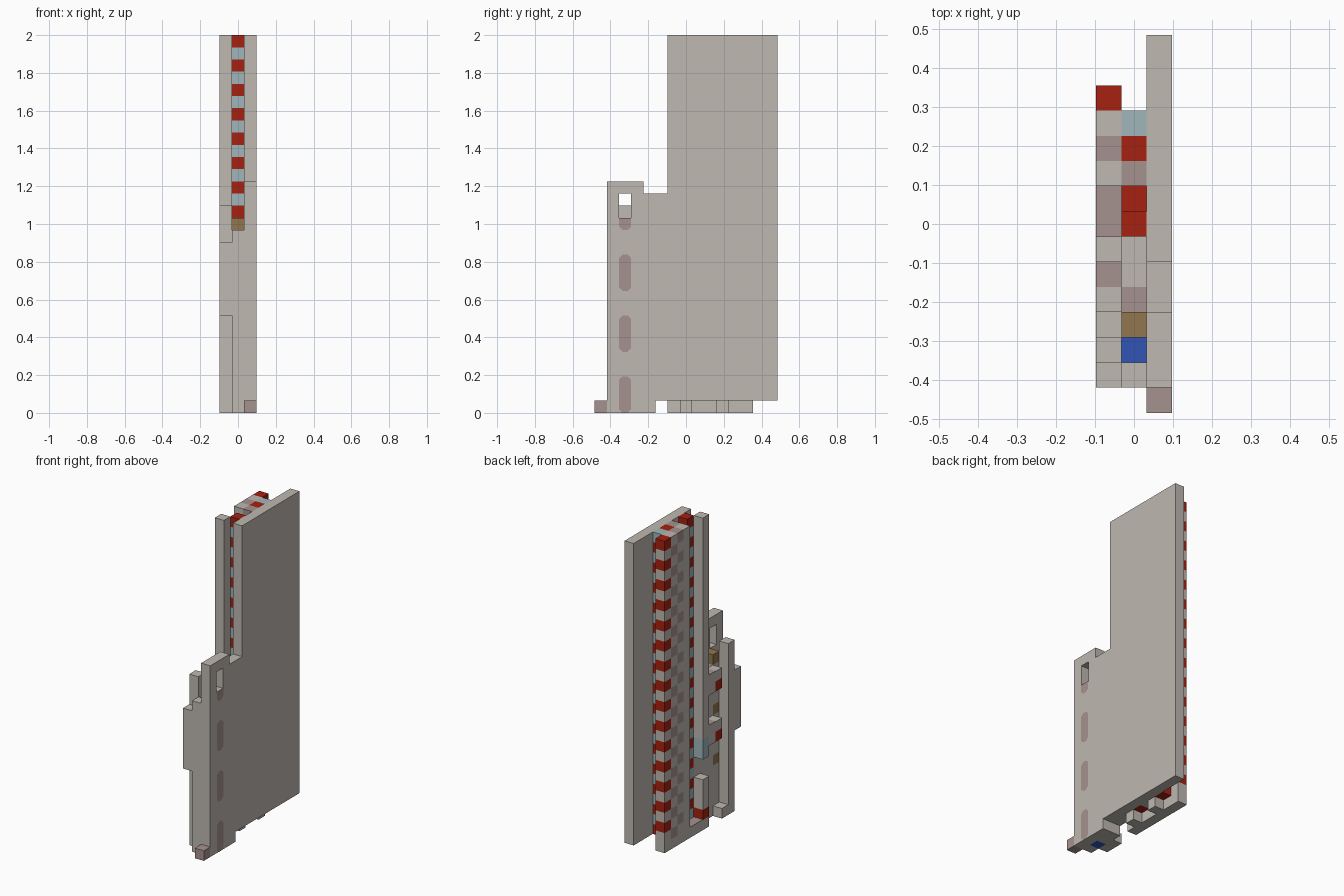
import bpy
import bmesh
from mathutils import Matrix, Vector

cube = bpy.data.objects.get("Cube")
if cube:
    bpy.data.objects.remove(cube)

U = 2 / 31                      # edge of one block
ORIGIN = Vector((-1.5 * U, -7.5 * U, 0))
RIGHT, MID, LEFT = 0, 1, 2      # the three block layers along x


def material(name, r, g, b):
    m = bpy.data.materials.new(name)
    m.use_nodes = True
    m.diffuse_color = (r, g, b, 1)
    m.node_tree.nodes["Principled BSDF"].inputs["Base Color"].default_value = (r, g, b, 1)
    return m


stone = material("warm grey", .52, .48, .44)
dusty = material("dusty pink", .38, .29, .275)
red = material("red", .38, .015, .005)
glass = material("pale blue", .35, .47, .50)
brown = material("brown", .29, .18, .075)
blue = material("blue", .03, .09, .46)


def finish(name, bm, mat):
    mesh = bpy.data.meshes.new(name)
    bm.to_mesh(mesh)
    bm.free()
    mesh.materials.append(mat)
    obj = bpy.data.objects.new(name, mesh)
    bpy.context.collection.objects.link(obj)


def blocks(name, mat, *boxes):
    """Each box: layer, y range and z range counted in blocks (ends excluded)."""
    bm = bmesh.new()
    for layer, y0, y1, z0, z1 in boxes:
        lo = Vector((layer, y0, z0)) * U + ORIGIN
        size = Vector((1, y1 - y0, z1 - z0)) * U
        bmesh.ops.create_cube(bm, size=1, matrix=Matrix.Translation(lo + size / 2)
                              @ Matrix.Diagonal((*size, 1)))
    finish(name, bm, mat)


def stack(name, mat, layer, y, levels):
    blocks(name, mat, *[(layer, y, y + 1, z, z + 1) for z in levels])


even, odd = range(2, 31, 2), range(1, 31, 2)

# Large side wall with its notched front and window
blocks("side_wall", stone, (LEFT, 6, 15, 1, 31), (LEFT, 5, 6, 1, 18), (LEFT, 4, 5, 0, 18),
       (LEFT, 3, 4, 0, 19), (LEFT, 1, 2, 0, 19), (LEFT, 2, 3, 0, 16), (LEFT, 2, 3, 18, 19))
blocks("front_foot", dusty, (LEFT, 0, 1, 0, 1))

# Dusty marks with clipped corners on the side wall
bm = bmesh.new()
x = 1.5 * U + .002
c = .3
for z0, z1, top in ((0, 3, c), (5, 8, c), (10, 13, c), (15, 16, 0)):
    outline = [(2 + c, z0), (3 - c, z0), (3, z0 + c), (3, z1 - top)]
    if top:
        outline += [(3 - c, z1), (2 + c, z1)]
    outline += [(2, z1 - top), (2, z0 + c)]
    bm.faces.new([bm.verts.new((x, y * U + ORIGIN.y, z * U)) for y, z in outline])
finish("side_wall_marks", bm, dusty)

# Front shaft: walls, stepped corner and the pieces inside
blocks("shaft_front", stone, (MID, 1, 2, 0, 15))
blocks("shaft_corner", stone, (RIGHT, 2, 3, 0, 17), (RIGHT, 1, 2, 8, 14), (RIGHT, 3, 4, 0, 1))
blocks("shaft_floor", blue, (MID, 2, 3, 0, 1))
blocks("shaft_back", stone, (MID, 3, 4, 0, 5), (MID, 3, 4, 6, 10), (MID, 3, 4, 11, 15))
stack("shaft_brown_blocks", brown, MID, 3, (5, 10, 15))

# Core between the shaft and the tower
blocks("core", stone, (MID, 4, 5, 0, 14), (MID, 5, 7, 1, 14))

# Side landings with red ends
blocks("landings", stone, (RIGHT, 4, 6, 14, 15), (RIGHT, 5, 6, 13, 14),
       (RIGHT, 4, 7, 9, 10), (RIGHT, 5, 6, 8, 9))
stack("landing_red_ends", red, RIGHT, 4, (8, 13))
stack("landing_panes", glass, RIGHT, 6, (7, 8))

# Posts in front of the open channel
blocks("upper_post", stone, (RIGHT, 6, 7, 10, 31))
blocks("lower_post", stone, (RIGHT, 6, 7, 0, 1), (RIGHT, 6, 7, 2, 5))
stack("lower_post_red_block", red, RIGHT, 6, (1,))

# Tower base
blocks("tower_base", stone, (RIGHT, 7, 13, 0, 1), (MID, 7, 8, 0, 1), (MID, 10, 11, 0, 1))

# Tower inner layer: alternating stacks around a solid spine
stack("channel_red_blocks", red, MID, 7, even)
stack("channel_panes", glass, MID, 7, odd)
stack("channel_back_red_blocks", red, MID, 8, odd)
blocks("spine", stone, (MID, 9, 10, 1, 30))
blocks("spine_cap", dusty, (MID, 9, 10, 30, 31))
stack("inner_red_blocks", red, MID, 10, even)
stack("inner_panes", glass, MID, 10, odd)
stack("back_red_blocks", red, MID, 11, odd)
stack("back_panes", glass, MID, 11, even)

# Tower outer layer: plain strip, zigzag of dusty blocks, banded corner
blocks("outer_strip", stone, (RIGHT, 9, 10, 1, 31))
stack("zigzag_dusty_a", dusty, RIGHT, 10, even)
stack("zigzag_stone_a", stone, RIGHT, 10, odd)
stack("zigzag_dusty_b", dusty, RIGHT, 11, odd)
stack("zigzag_stone_b", stone, RIGHT, 11, even)
stack("corner_red_bands", red, RIGHT, 12, even)
stack("corner_stone_bands", stone, RIGHT, 12, odd)

# Thin dusty plates on upward faces
T = .05
blocks("floor_plates", dusty, (RIGHT, 7, 9, 1, 1 + T), (RIGHT, 5, 6, 15, 15 + T),
       (RIGHT, 5, 6, 10, 10 + T), (MID, 4, 5, 14, 14 + T))
